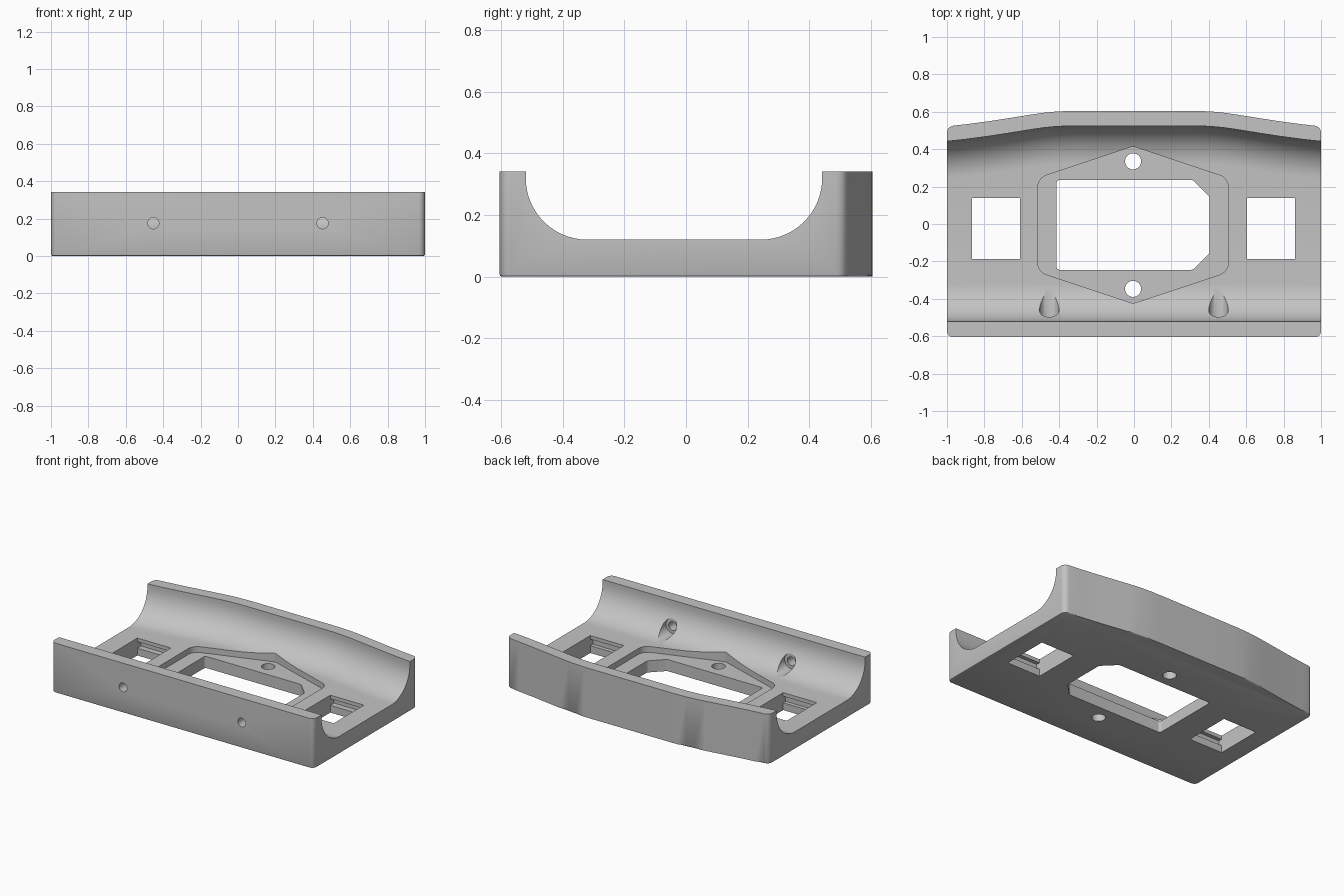
import bpy, bmesh, math
from mathutils import Vector, Matrix

old = bpy.data.objects.get("Cube")
if old:
    bpy.data.objects.remove(old, do_unlink=True)

grey = bpy.data.materials.new("plain grey")
grey.use_nodes = True
grey.diffuse_color = (0.55, 0.55, 0.55, 1)
grey.node_tree.nodes["Principled BSDF"].inputs["Base Color"].default_value = grey.diffuse_color

# Rear edge: how far it falls away from the middle line at each distance
SWEEP = [(0.3, 0), (0.36, 0.001), (0.42, 0.004), (0.48, 0.010), (0.55, 0.020),
         (0.65, 0.036), (0.78, 0.056), (0.9, 0.072), (1.0, 0.083)]


def make(name, bm):
    bmesh.ops.recalc_face_normals(bm, faces=bm.faces)
    mesh = bpy.data.meshes.new(name)
    bm.to_mesh(mesh)
    bm.free()
    obj = bpy.data.objects.new(name, mesh)
    bpy.context.collection.objects.link(obj)
    mesh.materials.append(grey)
    return obj


def rounded(points, radii, steps=6):
    """Round the corners of a plan outline."""
    out = []
    for i, (p, r) in enumerate(zip(points, radii)):
        p = Vector(p)
        if r == 0:
            out.append(p)
            continue
        a = p + (Vector(points[i - 1]) - p).normalized() * r
        b = p + (Vector(points[(i + 1) % len(points)]) - p).normalized() * r
        for k in range(steps + 1):
            t = k / steps
            w = (1 - t) ** 2, 1.6 * t * (1 - t), t * t
            out.append((a * w[0] + p * w[1] + b * w[2]) / sum(w))
    return out


def prism(name, outline, z0, z1, chamfer=0):
    bm = bmesh.new()
    base = bm.faces.new([bm.verts.new((x, y, z0)) for x, y in outline])
    ext = bmesh.ops.extrude_face_region(bm, geom=[base])
    for v in ext["geom"]:
        if isinstance(v, bmesh.types.BMVert):
            v.co.z = z1
    if chamfer:
        edges = [e for e in bm.edges if all(abs(v.co.z - z0) < 1e-6 for v in e.verts)]
        bmesh.ops.bevel(bm, geom=edges, offset=chamfer, segments=2, profile=0.5, affect='EDGES')
    return make(name, bm)


def box(name, x0, x1, y0, y1, z0, z1):
    return prism(name, [(x0, y0), (x1, y0), (x1, y1), (x0, y1)], z0, z1)


def rod(name, radius, length, centre, along_y=False):
    bm = bmesh.new()
    turn = Matrix.Rotation(math.pi / 2 if along_y else 0, 4, 'X')
    bmesh.ops.create_cone(bm, cap_ends=True, segments=40, radius1=radius, radius2=radius,
                          depth=length, matrix=Matrix.Translation(centre) @ turn)
    return make(name, bm)


def trough_cutter():
    """Channel with quarter round sides, its rear side following the rear edge."""
    arc = [(0.2 * math.sin(a), 0.2 * math.cos(a))
           for a in (math.pi / 2 * k / 16 for k in range(17))]
    front = [(-0.32 - s, 0.32 - c) for s, c in reversed(arc)]
    rear = [(0.325 + s, 0.32 - c) for s, c in arc]
    sweep = SWEEP + [(1.1, 0.093)]
    stations = [(-x, d) for x, d in reversed(sweep)] + sweep
    bm = bmesh.new()
    rings = []
    for x, d in stations:
        section = [(-0.52, 0.6)] + front + [(y - d, z) for y, z in rear] + [(0.525 - d, 0.6)]
        rings.append([bm.verts.new((x, y, z)) for y, z in section])
    for r0, r1 in zip(rings, rings[1:]):
        for i in range(len(r0)):
            j = (i + 1) % len(r0)
            bm.faces.new((r0[i], r0[j], r1[j], r1[i]))
    bm.faces.new(rings[0])
    bm.faces.new(rings[-1])
    bmesh.ops.triangulate(bm, faces=bm.faces)
    return make("trough_cutter", bm)


# Solid block with a swept rear edge
rear_edge = [(x, 0.605 - d) for x, d in reversed(SWEEP)] + [(-x, 0.605 - d) for x, d in SWEEP]
corners = [(-1, -0.605), (1, -0.605)] + rear_edge
radii = [0.035, 0.035, 0.035] + [0] * (len(rear_edge) - 2) + [0.035]
body = prism("mounting_plate", rounded(corners, radii), 0, 0.342, chamfer=0.008)

cutters = [trough_cutter()]

# Six sided recess around the central window
hexagon = [(-0.005, -0.425), (0.505, -0.255), (0.505, 0.245),
           (-0.005, 0.415), (-0.515, 0.245), (-0.515, -0.255)]
cutters.append(prism("recess", rounded(hexagon, [0.015, 0.05, 0.05] * 2), 0.08, 0.25))

# Central window with two clipped corners
window = [(-0.415, -0.245), (0.315, -0.245), (0.405, -0.155),
          (0.405, 0.145), (0.315, 0.235), (-0.415, 0.235)]
cutters.append(prism("window", rounded(window, [0.018] + [0.01] * 4 + [0.018]), -0.1, 0.3))

# Fixing holes above and below the window
for y in (0.335, -0.347):
    cutters.append(rod("fixing_hole", 0.043, 0.6, (-0.005, y, 0.1)))

# Side sockets with a latch groove under each lip
for x in (-0.865, 0.605):
    cutters.append(box("socket", x, x + 0.256, -0.188, 0.14, -0.1, 0.25))
    cutters.append(box("socket_groove", x, x + 0.256, -0.215, 0.18, 0.05, 0.095))

# Screw holes through the front wall with wide head pockets inside
for x in (-0.453, 0.452):
    cutters.append(rod("screw_hole", 0.03, 0.4, (x, -0.6, 0.175), True))
    cutters.append(rod("screw_pocket", 0.052, 0.3, (x, -0.35, 0.175), True))

bpy.ops.object.select_all(action='DESELECT')
bpy.context.view_layer.objects.active = body
body.select_set(True)
for cutter in cutters:
    mod = body.modifiers.new(cutter.name, 'BOOLEAN')
    mod.operation, mod.solver, mod.object = 'DIFFERENCE', 'EXACT', cutter
    bpy.ops.object.modifier_apply(modifier=mod.name)
    bpy.data.objects.remove(cutter, do_unlink=True)

bpy.ops.object.shade_smooth_by_angle(angle=math.radians(30))
